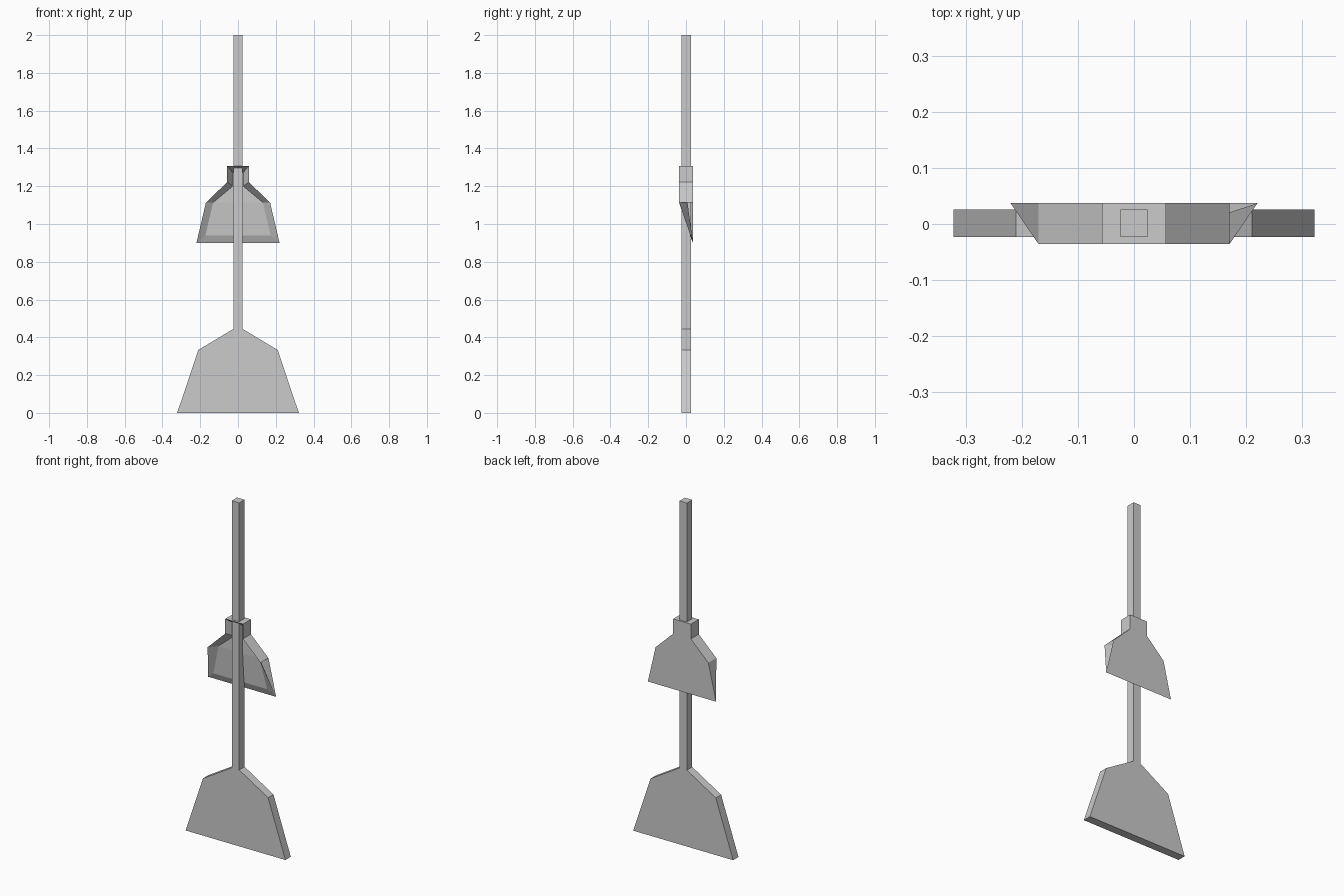
import bpy, bmesh

if "Cube" in bpy.data.objects:
    bpy.data.objects.remove(bpy.data.objects["Cube"])


def make_object(name, bm):
    mesh = bpy.data.meshes.new(name)
    bm.to_mesh(mesh)
    bm.free()
    obj = bpy.data.objects.new(name, mesh)
    bpy.context.collection.objects.link(obj)
    return obj


def outline(half):
    """Mirror a right-hand (x, z) profile into a closed outline."""
    return half + [(-x, z) for x, z in reversed(half)]


def ring(bm, half, depths):
    """Closed loop of vertices, with one depth per profile point."""
    ys = depths + depths[::-1]
    return [bm.verts.new((x, y, z)) for (x, z), y in zip(outline(half), ys)]


def bridge(bm, a, b, skip=()):
    n = len(a)
    for i in range(n):
        if i in skip:
            continue
        quad = [a[i], a[(i + 1) % n], b[(i + 1) % n], b[i]]
        bm.faces.new(quad)


# Broom: handle and head share the same thickness
def slab(name, half, y0, y1):
    bm = bmesh.new()
    front = ring(bm, half, [y0] * len(half))
    back = ring(bm, half, [y1] * len(half))
    bm.faces.new(front)
    bm.faces.new(back)
    bridge(bm, front, back)
    bmesh.ops.recalc_face_normals(bm, faces=bm.faces)
    return make_object(name, bm)


slab("broom_handle", [(0.024, 0.44), (0.024, 2.0)], -0.023, 0.026)
slab("broom_head", [(0.322, 0.0), (0.21, 0.333), (0.024, 0.445)], -0.023, 0.026)

# Dustpan: back plate, outer walls and a recessed tray sharing the front rim
outer = [(0.22, 0.90), (0.17, 1.113), (0.057, 1.222), (0.057, 1.308)]
inner = [(0.173, 0.938), (0.132, 1.113), (0.028, 1.20), (0.028, 1.273)]
bm = bmesh.new()
back = ring(bm, outer, [0.037] * 4)
rim = ring(bm, outer, [0.037, -0.036, -0.036, -0.036])
tray = ring(bm, inner, [0.021, 0.008, 0.008, 0.008])
bm.faces.new(back)
bridge(bm, rim, tray)
# the right lower cheek is open, the lip has no thickness
bridge(bm, back, rim, skip=(0, 7))
for low, high in ((0, 1), (1, 2), (2, 3)):
    bm.faces.new([tray[low], tray[high], tray[7 - high], tray[7 - low]])
bmesh.ops.remove_doubles(bm, verts=bm.verts, dist=0.0005)
bmesh.ops.recalc_face_normals(bm, faces=bm.faces)
make_object("dustpan", bm)
